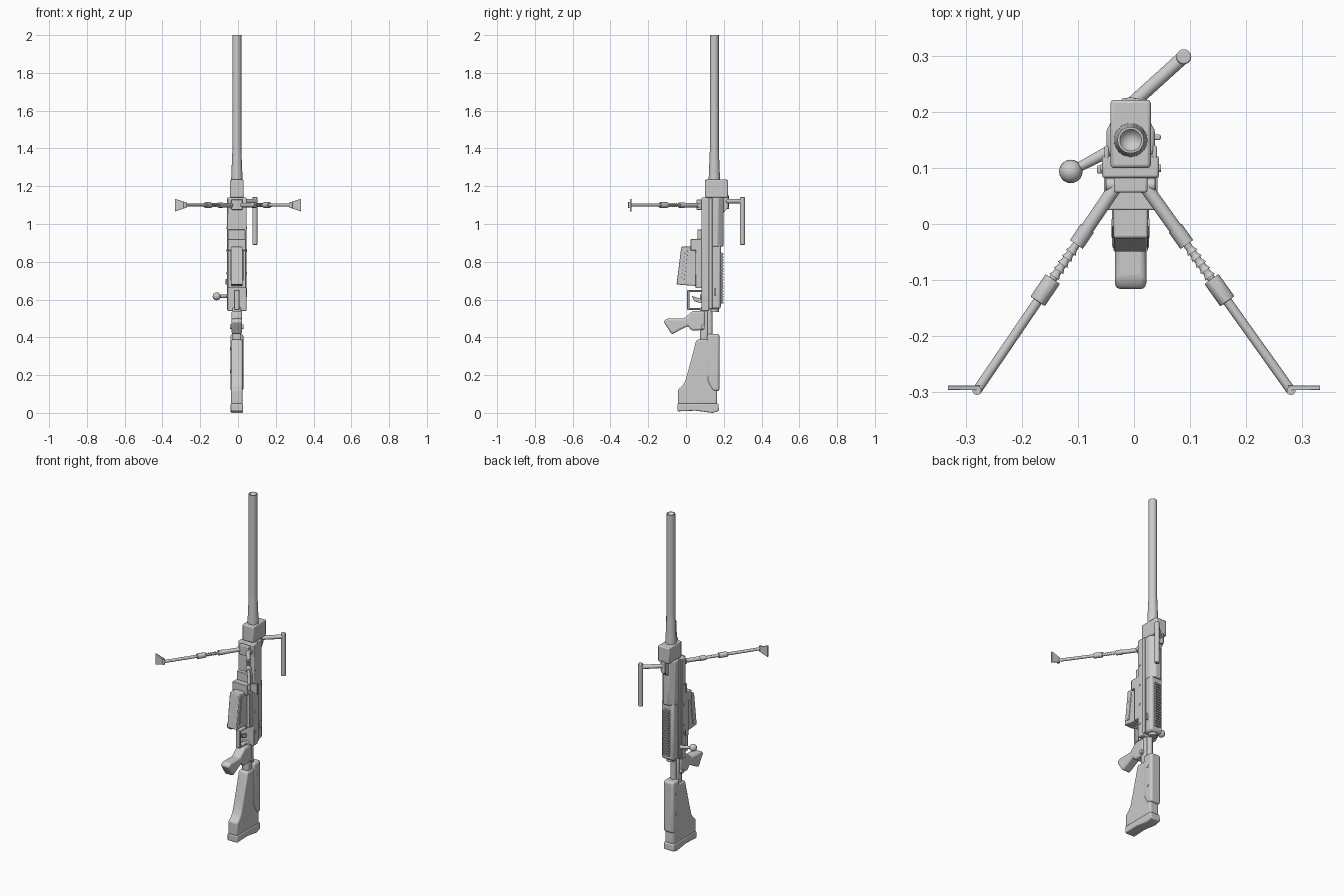
import bpy, bmesh, math
from mathutils import Vector

cube = bpy.data.objects.get("Cube")
if cube:
    bpy.data.objects.remove(cube, do_unlink=True)

# Shared reference lines of the rifle
middle = -.006
bore = .15
receiver_end, receiver_top = .55, 1.14
bipod_height = 1.1
centre = Vector((middle, 0, 0))
up = Vector((0, 0, 1))

grey = bpy.data.materials.new("plain grey")
colour = (.6, .6, .6, 1)
grey.use_nodes = True
grey.diffuse_color = colour
grey.node_tree.nodes["Principled BSDF"].inputs["Base Color"].default_value = colour


def finish(name, bm, bevel=0, segments=2):
    bmesh.ops.recalc_face_normals(bm, faces=bm.faces)
    mesh = bpy.data.meshes.new(name)
    bm.to_mesh(mesh)
    bm.free()
    mesh.materials.append(grey)
    part = bpy.data.objects.new(name, mesh)
    bpy.context.collection.objects.link(part)
    if bevel:
        modifier = part.modifiers.new("bevel", "BEVEL")
        modifier.width = bevel
        modifier.segments = segments
        modifier.limit_method = "ANGLE"
    bpy.ops.object.select_all(action="DESELECT")
    part.select_set(True)
    bpy.context.view_layer.objects.active = part
    bpy.ops.object.shade_smooth_by_angle(angle=math.radians(35))


def prism(name, outline, offset, bevel=0, segments=2):
    """Extrude a flat outline along an offset."""
    bm = bmesh.new()
    face = bm.faces.new([bm.verts.new(point) for point in outline])
    extruded = bmesh.ops.extrude_face_region(bm, geom=[face])["geom"]
    moved = [item for item in extruded if isinstance(item, bmesh.types.BMVert)]
    bmesh.ops.translate(bm, vec=offset, verts=moved)
    finish(name, bm, bevel, segments)


def slab(name, half, outline, x=middle, bevel=.003, segments=2):
    """Side profile given as (y, z), spread evenly about x."""
    points = [Vector((x - half, y, z)) for y, z in outline]
    prism(name, points, Vector((half * 2, 0, 0)), bevel, segments)


def block(name, half, front, back, bottom, top, x=middle, bevel=.003):
    outline = [(front, bottom), (back, bottom), (back, top), (front, top)]
    slab(name, half, outline, x, bevel)


def rod(name, start, end, radius, tip=None, sides=20, bevel=0):
    start, end = Vector(start), Vector(end)
    line = end - start
    bm = bmesh.new()
    bmesh.ops.create_cone(bm, cap_ends=True, segments=sides, radius1=radius,
                          radius2=tip or radius, depth=line.length)
    bm.transform(line.to_track_quat("Z", "Y").to_matrix().to_4x4())
    bmesh.ops.translate(bm, vec=(start + end) / 2, verts=bm.verts)
    finish(name, bm, bevel)


def pin(name, half, y, z, radius):
    """Round cross pin through the middle of the rifle."""
    rod(name, (middle - half, y, z), (middle + half, y, z), radius, sides=14)


def bore_rod(name, bottom, top, radius, tip=None, bevel=0):
    rod(name, (middle, bore, bottom), (middle, bore, top), radius, tip, sides=32, bevel=bevel)


# Barrel with flared root, and dished muzzle
bore_rod("barrel_root", receiver_top, 1.24, .03)
bore_rod("barrel_flare", 1.24, 1.4, .03, tip=.0235)
bm = bmesh.new()
bmesh.ops.create_cone(bm, cap_ends=True, segments=32, radius1=.0235, radius2=.0235, depth=.6)
bmesh.ops.translate(bm, vec=centre + Vector((0, bore, 1.7)), verts=bm.verts)
muzzle = max(bm.faces, key=lambda face: face.calc_center_median().z)
bmesh.ops.inset_region(bm, faces=[muzzle], thickness=.004)
hollow = bmesh.ops.poke(bm, faces=[muzzle])["verts"]
bmesh.ops.translate(bm, vec=-up * .03, verts=hollow)
finish("barrel", bm)

# Receiver: eight-sided front, flatter rear
ring = []
for step in range(8):
    angle = math.tau * (step + .5) / 8
    ring.append(centre + Vector((math.cos(angle) * .047, bore + math.sin(angle) * .052, .88)))
prism("receiver_front", ring, up * (receiver_top - .88), bevel=.006)
block("receiver_rear", .04, front=.12, back=.184, bottom=receiver_end, top=.9, bevel=.012)
block("barrel_collar", .036, front=.1, back=.222, bottom=receiver_top, top=1.235, bevel=.006)
slab("front_block", .016, [(.19, 1.05), (.225, 1.09), (.225, 1.15), (.19, 1.15)])

# Slotted top rail
block("rail", .017, front=.18, back=.192, bottom=.58, top=.85)
teeth = 18
for tooth in range(teeth):
    low = .58 + tooth * .27 / teeth
    block("rail_tooth", .02, front=.19, back=.199, bottom=low, top=low + .008, bevel=0)

# Chassis channel with side walls and screws
block("chassis", .051, front=.082, back=.122, bottom=.54, top=receiver_top, bevel=.005)
for direction in (-1, 1):
    block("chassis_wall", .004, front=.11, back=.14, bottom=receiver_end, top=receiver_top,
          x=middle + direction * .043)
for height in (.62, .74, .86, .98):
    pin("chassis_screw", .054, y=.1, z=height, radius=.007)
block("selector_block", .008, front=.09, back=.105, bottom=.68, top=.71, x=-.058)
block("side_catch", .007, front=.15, back=.16, bottom=.62, top=.66, x=.041)

# Magazine and its stepped well
block("magazine_well", .048, front=.05, back=.09, bottom=.66, top=.9)
block("well_lip", .048, front=.025, back=.09, bottom=.86, top=.92)
block("well_step", .045, front=.06, back=.09, bottom=.9, top=.97)
slab("magazine", .031, [(-.025, .88), (-.05, .68), (.08, .67), (.08, .88)], bevel=.004)
for direction in (-1, 1):
    slab("magazine_rib", .003, [(-.005, .86), (-.025, .7), (-.01, .7), (.01, .86)],
         x=middle + direction * .031, bevel=.001)

# Trigger inside a square guard
guard_half = .014
block("guard_front", guard_half, front=.006, back=.018, bottom=receiver_end, top=.645)
for height in (receiver_end, .645):
    block("guard_bar", guard_half, front=.006, back=.09, bottom=height - .005, top=height + .005)
slab("trigger", .006, [(.09, .6), (.03, .62), (.045, .59), (.09, .58)], bevel=.002)

# Pistol grip, sloping away from its neck
grip_outline = [(-.12, .485), (-.1, .5), (-.01, .5), (.035, .54), (.1, .54), (.1, .44),
                (.03, .435), (.01, .46), (-.03, .44), (-.075, .415)]
slab("pistol_grip", .028, grip_outline, bevel=.01, segments=3)

# Neck joining receiver to stock
block("neck", .022, front=.075, back=.115, bottom=.37, top=.56, bevel=.006)
rod("neck_tube", (middle, .125, .38), (middle, .125, .57), radius=.016)
pin("neck_pin", .036, y=.09, z=.455, radius=.012)

# Butt stock, cheek piece and butt pad
stock_outline = [(.055, .387), (.12, .39), (.165, .3), (.165, .045), (-.043, .045),
                 (-.043, .125), (-.025, .135), (-.005, .165), (.015, .235)]
slab("stock", .03, stock_outline, bevel=.009, segments=3)
cheek_outline = [(.112, .418), (.177, .418), (.177, .115), (.14, .115), (.112, .17)]
slab("cheek_piece", .034, cheek_outline, bevel=.013, segments=4)
pad_outline = [(-.045, .05), (.172, .05), (.174, .01), (.14, 0), (.05, .012), (-.045, .008)]
slab("butt_pad", .033, pad_outline, bevel=.006, segments=3)
for height in (.22, .34):
    pin("cheek_screw", .036, y=.145, z=height, radius=.009)

# Bolt with handle and round knob
bore_rod("bolt", receiver_end - .015, .6, .024)
knob = Vector((-.113, .094, .617))
rod("bolt_handle", (-.035, .135, knob.z), knob, radius=.011, tip=.008)
bm = bmesh.new()
bmesh.ops.create_uvsphere(bm, u_segments=20, v_segments=12, radius=.021)
bmesh.ops.translate(bm, vec=knob, verts=bm.verts)
finish("bolt_knob", bm)

# Folding carry handle
pivot = Vector((middle, .213, 1.12))
elbow = Vector((.089, .299, 1.12))
rod("handle_pivot", pivot - up * .04, pivot + up * .03, radius=.014)
rod("handle_arm", pivot, elbow, radius=.012)
rod("handle_grip", elbow - up * .23, elbow + up * .022, radius=.0135, bevel=.003)

# Bipod mount
block("bipod_mount", .03, front=.056, back=.09, bottom=1.075, top=1.13, bevel=.004)
pin("bipod_axle", .044, y=.07, z=bipod_height, radius=.012)

# Bipod legs: joint, ratchet, sleeve, lower tube and flared foot
for direction in (-1, 1):
    hip = Vector((middle + direction * .028, .065, bipod_height))
    ankle = Vector((direction * .281, -.298, bipod_height))

    def leg(name, start, end, radius, tip=None, sides=20, bevel=0):
        rod(name, hip.lerp(ankle, start), hip.lerp(ankle, end), radius, tip, sides, bevel)

    leg("leg_upper", 0, .27, radius=.012)
    leg("leg_joint", .2, .28, radius=.014, sides=12)
    leg("leg_ratchet", .26, .48, radius=.007)
    for tooth in range(6):
        base = .3 + tooth * .03
        leg("ratchet_tooth", base, base + .02, radius=.007, tip=.011, sides=10)
    leg("leg_sleeve", .45, .56, radius=.0155, sides=12, bevel=.002)
    leg("leg_lower", .5, 1, radius=.0085)
    rod("foot_hinge", ankle - up * .016, ankle + up * .016, radius=.008, sides=12)
    inner, outer = direction * .275, direction * .333
    flare = [(inner, -.014), (outer, -.033), (outer, .033), (inner, .014)]
    sole = [Vector((x, -.297, bipod_height + z)) for x, z in flare]
    prism("foot", sole, Vector((0, .008, 0)), bevel=.001)
